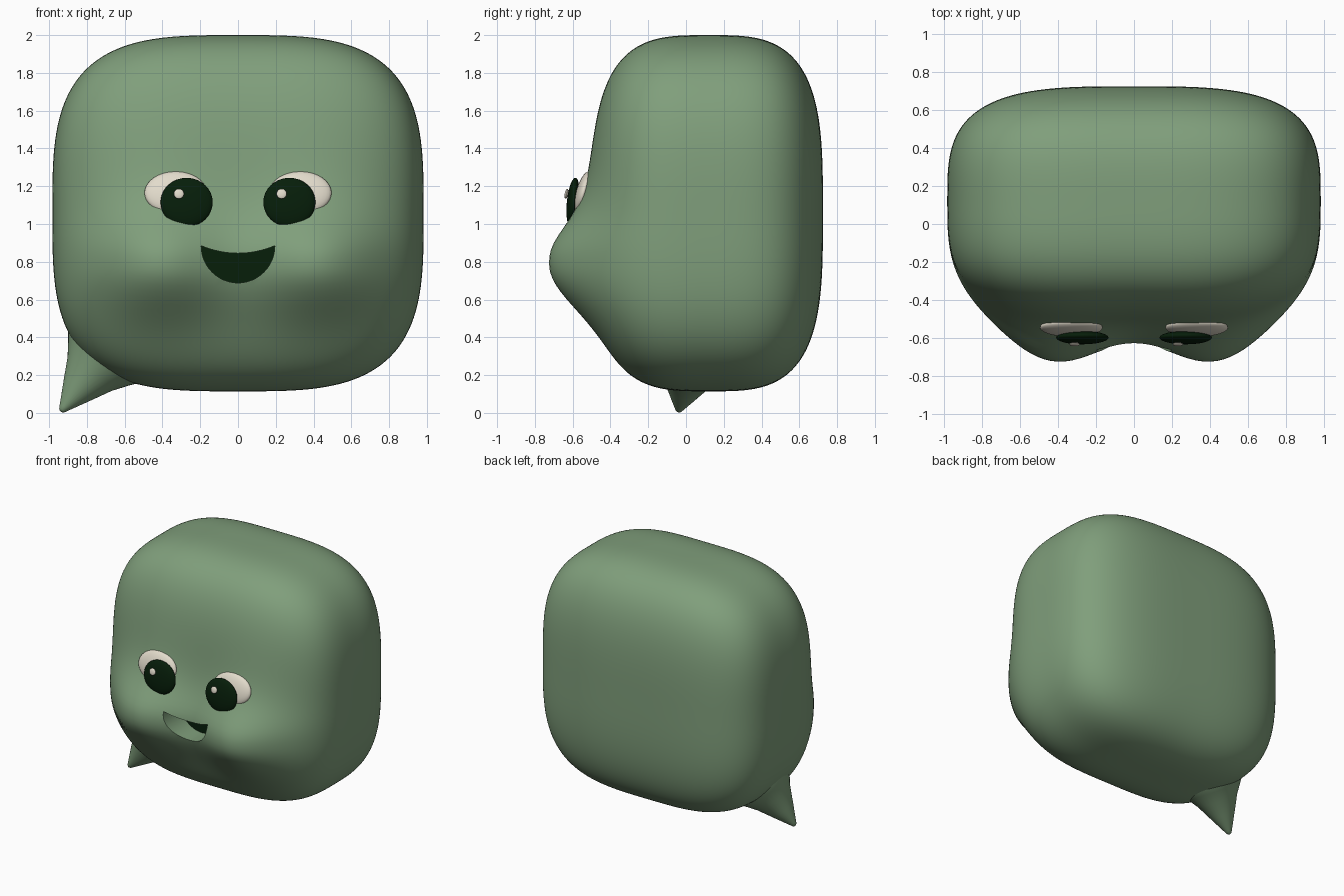
import bpy, bmesh, math
from mathutils import Matrix, Vector

if "Cube" in bpy.data.objects:
    bpy.data.objects.remove(bpy.data.objects["Cube"], do_unlink=True)


def material(name, rgb):
    m = bpy.data.materials.new(name)
    m.use_nodes = True
    m.diffuse_color = (*rgb, 1)
    m.node_tree.nodes["Principled BSDF"].inputs["Base Color"].default_value = (*rgb, 1)
    return m


GREEN = material("sage green", (0.215, 0.345, 0.2))
DARK = material("dark green", (0.002, 0.013, 0.003))
CREAM = material("cream", (0.76, 0.71, 0.6))

HALF = Vector((0.983, 0.605, 0.943))
CENTRE = Vector((0, 0.12, 1.057))
POWER = 3.35


def finish(name, bm, mat):
    bmesh.ops.recalc_face_normals(bm, faces=bm.faces)
    for f in bm.faces:
        f.smooth = True
    mesh = bpy.data.meshes.new(name)
    bm.to_mesh(mesh)
    bm.free()
    mesh.materials.append(mat)
    obj = bpy.data.objects.new(name, mesh)
    bpy.context.collection.objects.link(obj)
    return obj


def cheek_bulge(x, z):
    # Two soft cheeks that fade gently upward and quickly downward
    across = sum(math.exp(-((x - c) / 0.38) ** 2) for c in (-0.42, 0.42))
    dz = z - 0.78
    rise = 1 / (1 + (dz / 0.27) ** 2.6) if dz > 0 else math.exp(-(dz / 0.29) ** 2)
    return 0.25 * across * rise


# Body: rounded block with cheeks pushed out of the front
bm = bmesh.new()
bmesh.ops.create_cube(bm, size=2)
bmesh.ops.subdivide_edges(bm, edges=bm.edges[:], cuts=47, use_grid_fill=True)
for v in bm.verts:
    u = v.co / sum(abs(c) ** POWER for c in v.co) ** (1 / POWER)
    p = Vector(a * b for a, b in zip(u, HALF)) + CENTRE
    w = min(max(-u.y / 0.8, 0), 1)
    p.y -= cheek_bulge(p.x, p.z) * w * w * (3 - 2 * w)
    v.co = p
body = finish("body", bm, GREEN)


def mouth_shape(y):
    # Smile outline as one flat face: lower arc, then the shallower upper arc
    ts = [-math.cos(math.pi * i / 24) for i in range(25)]
    lower = [(t, 0.885 - 0.197 * math.sqrt(max(0, 1 - t * t))) for t in ts]
    upper = [(t, 0.845 + 0.04 * t * t) for t in ts[-2:0:-1]]
    bm = bmesh.new()
    bm.faces.new([bm.verts.new((0.195 * t, y, z)) for t, z in lower + upper])
    return bm


# Mouth: a pocket cut straight into the face, with a dark plate at its back
bm = mouth_shape(-0.45)
front = bmesh.ops.extrude_face_region(bm, geom=bm.faces[:])["geom"]
bmesh.ops.translate(bm, vec=(0, -0.5, 0),
                    verts=[g for g in front if isinstance(g, bmesh.types.BMVert)])
cutter = finish("mouth_cutter", bm, GREEN)
cutter.hide_render = True
cut = body.modifiers.new("mouth pocket", "BOOLEAN")
cut.operation = "DIFFERENCE"
cut.solver = "EXACT"
cut.object = cutter
bpy.ops.object.select_all(action="DESELECT")
body.select_set(True)
bpy.context.view_layer.objects.active = body
bpy.ops.object.modifier_apply(modifier=cut.name)
bpy.data.objects.remove(cutter, do_unlink=True)
bpy.ops.object.shade_smooth_by_angle(angle=math.radians(35))
finish("mouth", mouth_shape(-0.454), DARK)

# Tail: tapered spike with a blunt tip, rooted inside the body
tip = Vector((-0.937, -0.04, 0.008))
axis = (Vector((-0.725, 0.03, 0.285)) - tip).normalized()
side = Vector((0, 1, 0)).cross(axis).normalized()
other = axis.cross(side)
bm = bmesh.new()
rings = []
for dist, rad in ((0, 0.008), (0.008, 0.018), (0.025, 0.027), (0.15, 0.093),
                  (0.26, 0.15), (0.34, 0.205), (0.42, 0.265), (0.55, 0.3)):
    angles = [math.tau * i / 32 for i in range(32)]
    rings.append([bm.verts.new(tip + axis * dist + rad * (side * math.cos(a) + other * math.sin(a)))
                  for a in angles])
for lo, hi in zip(rings, rings[1:]):
    for i in range(32):
        j = (i + 1) % 32
        bm.faces.new((lo[i], lo[j], hi[j], hi[i]))
bm.faces.new(rings[0])
bm.faces.new(rings[-1])
finish("tail", bm, GREEN)


def ellipsoid(name, centre, radii, tilt, mat):
    bm = bmesh.new()
    bmesh.ops.create_uvsphere(bm, u_segments=32, v_segments=20, radius=1)
    bm.transform(Matrix.Translation(centre) @ Matrix.Rotation(tilt, 4, "X")
                 @ Matrix.Diagonal((*radii, 1)))
    finish(name, bm, mat)


# Eyes, with both glints shifted the same way
for s, label in ((-1, "right"), (1, "left")):
    ellipsoid(label + "_eye_white", (0.33 * s, -0.545, 1.165), (0.165, 0.038, 0.117), -0.28, CREAM)
    ellipsoid(label + "_pupil", (0.272 * s, -0.598, 1.115), (0.138, 0.033, 0.13), -0.1, DARK)
    ellipsoid(label + "_glint", (0.272 * s - 0.041, -0.633, 1.16), (0.027, 0.009, 0.027), -0.2, CREAM)
